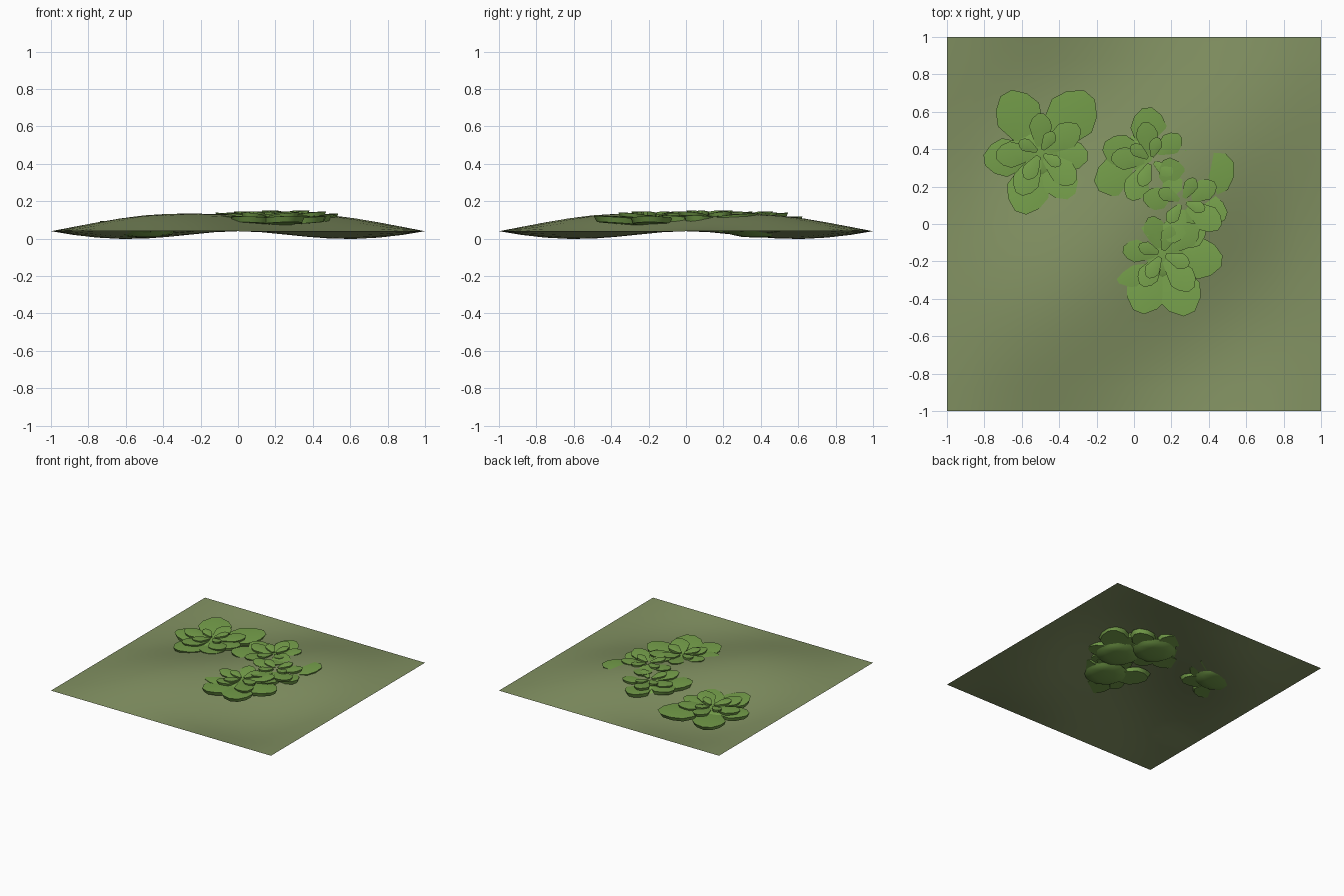
import bpy, bmesh, math, random
from mathutils import Matrix, Vector

if "Cube" in bpy.data.objects:
    bpy.data.objects.remove(bpy.data.objects["Cube"])

random.seed(4)


def material(name, rgb):
    m = bpy.data.materials.new(name)
    m.diffuse_color = (*rgb, 1)
    m.use_nodes = True
    m.node_tree.nodes["Principled BSDF"].inputs["Base Color"].default_value = m.diffuse_color
    return m


GROUND = material("ground_green", (0.22, 0.28, 0.12))
LEAF = material("leaf_green", (0.18, 0.35, 0.07))


def height(x, y):
    wave = 0.058 * math.sin(math.pi * x) * math.sin(math.pi * y)
    rise = 0.09 * (math.cos(math.pi * x / 2) * math.cos(math.pi * y / 2)) ** 2
    return 0.04 + wave + rise


def finish(bm, name, mat, angle):
    bmesh.ops.recalc_face_normals(bm, faces=bm.faces)
    me = bpy.data.meshes.new(name)
    bm.to_mesh(me)
    bm.free()
    ob = bpy.data.objects.new(name, me)
    bpy.context.collection.objects.link(ob)
    me.materials.append(mat)
    bpy.ops.object.select_all(action='DESELECT')
    bpy.context.view_layer.objects.active = ob
    ob.select_set(True)
    bpy.ops.object.shade_smooth_by_angle(angle=math.radians(angle))
    return ob


# Rolling ground sheet with level edges
bm = bmesh.new()
bmesh.ops.create_grid(bm, x_segments=16, y_segments=16, size=1)
for v in bm.verts:
    v.co.z = height(v.co.x, v.co.y)
finish(bm, "ground", GROUND, 60)

# Half outline of a leaf: (distance along, half width), both in leaf lengths
HALF = [(0, 0.10), (0.35, 0.27), (0.62, 0.37), (0.82, 0.28), (0.97, 0.10)]


def leaf(bm, base, tip, width, thick):
    """Thick blade with a soft ridge, running from base to tip (tops)."""
    d = Vector(tip) - Vector(base)
    flat = Vector((d.x, d.y, 0))
    side = Vector((-d.y, d.x, 0)).normalized() * flat.length * width
    outline = HALF + [(u, -w) for u, w in reversed(HALF)]
    top = [bm.verts.new(Vector(base) + d * u + side * w) for u, w in outline]
    low = [bm.verts.new(v.co.lerp(Vector(base) + d * 0.5, 0.1) - Vector((0, 0, thick)))
           for v in top]
    ridge = bm.verts.new(Vector(base) + d * 0.55 + Vector((0, 0, thick * 0.35)))
    n = len(top)
    for i in range(n):
        j = (i + 1) % n
        bm.faces.new((top[i], top[j], ridge))
        bm.faces.new((low[i], low[j], top[j], top[i]))
    bm.faces.new(low)


def bush(name, cx, cy, z0, tips):
    bm = bmesh.new()
    # broad lower leaves, reaching out to the given tips
    for x, y in tips:
        lift = z0 + 0.075 + random.uniform(-0.006, 0.006)
        leaf(bm, (cx, cy, z0 + 0.045), (x, y, lift), 0.9, 0.03)
    # two shorter upper tiers
    for count, reach, lo, hi, turn in ((5, 0.235, 0.065, 0.09, 0.5), (4, 0.15, 0.08, 0.096, 1.1)):
        for i in range(count):
            a = turn + math.tau * i / count + random.uniform(-0.2, 0.2)
            r = reach * random.uniform(0.85, 1.1)
            leaf(bm, (cx + 0.02 * math.cos(a), cy + 0.02 * math.sin(a), z0 + lo),
                 (cx + r * math.cos(a), cy + r * math.sin(a), z0 + hi), 0.85, 0.02)
    # rounded crown underneath that dips through the ground
    m = Matrix.Translation((cx, cy, z0 + 0.035)) @ Matrix.Diagonal((0.17, 0.17, 0.035, 1))
    bmesh.ops.create_icosphere(bm, subdivisions=2, radius=1, matrix=m)
    finish(bm, name, LEAF, 40)


bush("front_bush", 0.15, -0.16, 0.05,
     [(0.3, -0.49), (0.02, -0.48), (-0.1, -0.3), (0.48, -0.2), (-0.18, -0.02), (0.3, 0.08)])
bush("right_bush", 0.26, 0.12, 0.055,
     [(0.52, 0.36), (0.5, 0.04), (0.3, 0.4), (-0.02, 0.22), (0.05, -0.05), (0.33, -0.13)])
bush("back_bush", 0.09, 0.34, 0.05,
     [(0.07, 0.63), (-0.17, 0.42), (0.36, 0.45), (-0.21, 0.2), (0.02, 0.06), (0.28, 0.2)])
bush("left_bush", -0.5, 0.38, 0.005,
     [(-0.69, 0.71), (-0.23, 0.7), (-0.81, 0.34), (-0.61, 0.05), (-0.33, 0.14), (-0.24, 0.36)])
